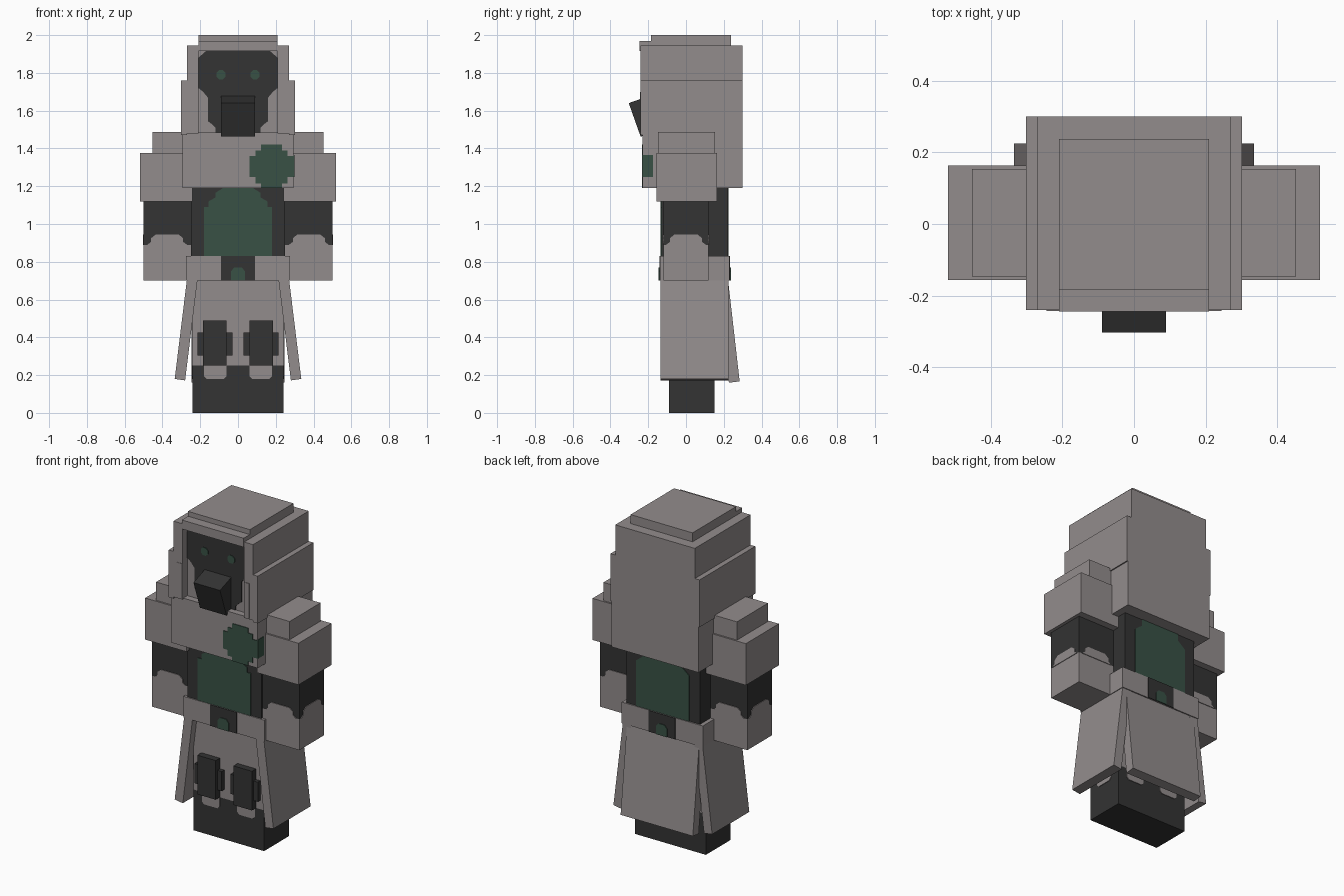
import bpy, bmesh, math

if "Cube" in bpy.data.objects:
    bpy.data.objects.remove(bpy.data.objects["Cube"])


def material(name, rgb):
    m = bpy.data.materials.new(name)
    m.diffuse_color = (*rgb, 1)
    m.use_nodes = True
    m.node_tree.nodes["Principled BSDF"].inputs["Base Color"].default_value = m.diffuse_color
    return m


GREY = material("warm_grey_cloth", (0.29, 0.265, 0.265))
DARK = material("charcoal", (0.033, 0.033, 0.033))
GREEN = material("deep_green", (0.04, 0.083, 0.06))
T = 0.004  # thickness of painted plates


def prism(name, ring_a, ring_b, mat):
    """Solid between two matching rings of points."""
    bm = bmesh.new()
    a = [bm.verts.new(p) for p in ring_a]
    b = [bm.verts.new(p) for p in ring_b]
    n = len(a)
    bm.faces.new(a)
    bm.faces.new(b[::-1])
    for i in range(n):
        j = (i + 1) % n
        bm.faces.new((a[j], a[i], b[i], b[j]))
    bmesh.ops.recalc_face_normals(bm, faces=bm.faces)
    me = bpy.data.meshes.new(name)
    bm.to_mesh(me)
    bm.free()
    me.materials.append(mat)
    ob = bpy.data.objects.new(name, me)
    bpy.context.collection.objects.link(ob)
    return ob


def box(name, x, y, z, mat):
    ring = [(x[0], y[0]), (x[1], y[0]), (x[1], y[1]), (x[0], y[1])]
    return prism(name, [(*p, z[0]) for p in ring], [(*p, z[1]) for p in ring], mat)


def pair(name, x, y, z, mat):
    """The same box on the left and on the right."""
    box("right_" + name, x, y, z, mat)
    box("left_" + name, (-x[1], -x[0]), y, z, mat)


def plate(name, outline, axis, pos, out, mat):
    """Thin plate facing along axis, standing proud of pos towards out."""
    def at(d):
        return [(u, d, v) if axis == "y" else (d, u, v) for u, v in outline]
    return prism(name, at(pos), at(pos + out * T), mat)


def mirrored(half, c=0):
    """Closed outline from its right half, bottom to top, about u = c."""
    return [(c + u, v) for u, v in half] + [(c - u, v) for u, v in reversed(half)]


# Legs with the grey trousers dipping into the dark boots
box("boots", (-.24, .24), (-.09, .15), (0, .25), DARK)
box("trousers", (-.24, .24), (-.09, .15), (.25, .72), GREY)
dip = [(.045, .18), (.06, .195), (.06, .25)]
for cx in (-.12, .12):
    plate("front_trouser_dip", mirrored(dip, cx), "y", -.09, -1, GREY)
    plate("back_trouser_dip", mirrored(dip, cx), "y", .15, 1, GREY)
    plate("side_trouser_dip", mirrored(dip, .03), "x", 2 * cx, math.copysign(1, cx), GREY)

# Knee pads
pair("knee_pad", (.06, .185), (-.13, -.08), (.25, .49), DARK)
pair("knee_pad_wings", (.03, .215), (-.115, -.08), (.305, .425), DARK)

# Flared coat skirts
for s, side in ((1, "right"), (-1, "left")):
    prof = [(s * .215, .70), (s * .27, .71), (s * .335, .18), (s * .28, .172)]
    prism(side + "_skirt", [(u, -.135, v) for u, v in prof],
          [(u, .225, v) for u, v in prof], GREY)
prof = [(.165, .70), (.222, .71), (.284, .167), (.227, .16)]
prism("back_skirt", [(-.245, u, v) for u, v in prof],
      [(.245, u, v) for u, v in prof], GREY)

# Torso with green front and back
box("torso", (-.25, .25), (-.13, .222), (.72, 1.25), DARK)
vest = [(.18, .83), (.18, 1.09), (.155, 1.09), (.155, 1.12), (.12, 1.14),
        (.12, 1.165), (.08, 1.19)]
plate("front_vest", mirrored(vest), "y", -.13, -1, GREEN)
plate("back_vest", mirrored([(.18, .83), (.18, 1.11), (.13, 1.15), (.13, 1.2)]),
      "y", .222, 1, GREEN)

# Belt with dark buckle and green gem
box("belt", (-.275, .275), (-.137, .23), (.70, .83), GREY)
gem = [(.037, .70), (.037, .75), (.02, .77)]
for y, o, side in ((-.137, -1, "front"), (.23, 1, "back")):
    plate(side + "_buckle", mirrored([(.09, .70), (.09, .83)]), "y", y, o, DARK)
    plate(side + "_buckle_gem", mirrored(gem), "y", y + o * T, o, GREEN)

# Arms: dark sleeves, grey gloves with a raised cuff on every side
pair("sleeve", (.25, .5), (-.12, .12), (.89, 1.15), DARK)
pair("glove", (.25, .5), (-.12, .12), (.70, .89), GREY)
cuff = [(.105, .89), (.085, .905), (.085, .925), (.06, .945)]
for s in (-1, 1):
    for y, o in ((-.12, -1), (.12, 1)):
        plate("glove_cuff", mirrored(cuff, s * .375), "y", y, o, GREY)
    plate("glove_outer_cuff", mirrored(cuff), "x", s * .5, s, GREY)

# Shoulder armour
pair("shoulder_guard", (.24, .52), (-.157, .163), (1.12, 1.375), GREY)
pair("shoulder_top", (.24, .453), (-.147, .153), (1.375, 1.487), GREY)

# Collar with a green badge that wraps onto its side
box("collar", (-.295, .295), (-.23, .30), (1.19, 1.485), GREY)
badge = [(.055, 1.19), (.055, 1.215), (.085, 1.215), (.085, 1.25), (.117, 1.25),
         (.117, 1.36), (.085, 1.36), (.085, 1.39), (.055, 1.39), (.055, 1.42)]
plate("badge", mirrored(badge, .178), "y", -.23, -1, GREEN)
plate("badge_side", [(-.234, 1.25), (-.175, 1.25), (-.175, 1.365), (-.234, 1.365)],
      "x", .295, 1, GREEN)

# Hood: core, open frame around the face, cap, brow and side flaps
box("hood", (-.27, .27), (-.19, .30), (1.48, 1.945), GREY)
pair("hood_frame", (.21, .27), (-.24, -.19), (1.48, 1.945), GREY)
box("hood_lintel", (-.21, .21), (-.24, -.19), (1.915, 1.945), GREY)
box("hood_brow", (-.21, .21), (-.245, -.18), (1.915, 1.97), GREY)
box("hood_cap", (-.21, .21), (-.185, .237), (1.945, 2.0), GREY)
pair("hood_flap", (.27, .302), (-.24, .30), (1.47, 1.76), GREY)
pair("cheek_guard", (.21, .245), (-.243, -.19), (1.485, 1.70), GREY)

# Face, eyes and beak
face = [(.12, 1.485), (.12, 1.51), (.14, 1.53), (.16, 1.545), (.16, 1.67),
        (.185, 1.70), (.21, 1.72), (.21, 1.88), (.17, 1.915)]
plate("face", mirrored(face), "y", -.19, -1, DARK)
for cx in (-.09, .09):
    ring = [(cx + .026 * math.cos((k + .5) * math.pi / 4),
             1.79 + .026 * math.sin((k + .5) * math.pi / 4)) for k in range(8)]
    plate("eye", ring, "y", -.19 - T, -1, GREEN)
prof = [(-.303, 1.64), (-.24, 1.462), (-.13, 1.502), (-.19, 1.68)]
prism("beak", [(-.09, u, v) for u, v in prof], [(.09, u, v) for u, v in prof], DARK)
